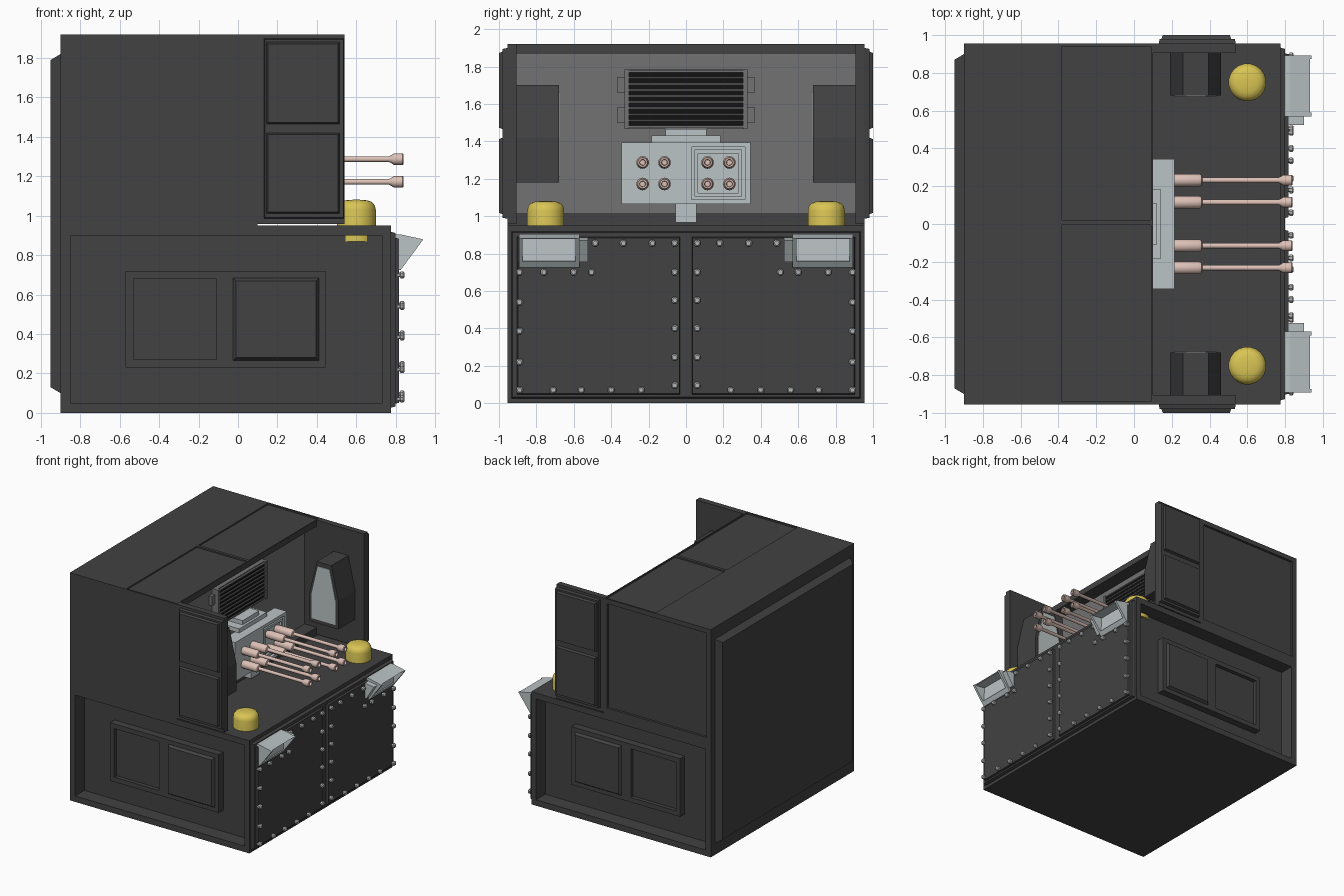
import bpy, bmesh, math
from mathutils import Vector

if "Cube" in bpy.data.objects:
    bpy.data.objects.remove(bpy.data.objects["Cube"])


def material(name, rgb):
    m = bpy.data.materials.new(name)
    m.diffuse_color = (*rgb, 1)
    m.use_nodes = True
    m.node_tree.nodes["Principled BSDF"].inputs["Base Color"].default_value = m.diffuse_color
    return m


DARK = material("charcoal", (0.054, 0.054, 0.054))
GREY = material("mid grey", (0.17, 0.17, 0.17))
LIGHT = material("light grey", (0.50, 0.55, 0.56))
STEEL = material("bolt steel", (0.46, 0.47, 0.47))
YELLOW = material("yellow", (0.70, 0.56, 0.09))
PINK = material("pale copper", (0.72, 0.53, 0.47))
BLACK = material("black", (0.006, 0.006, 0.006))


def finish(bm, name, mat, smooth=False):
    bmesh.ops.recalc_face_normals(bm, faces=bm.faces)
    me = bpy.data.meshes.new(name)
    bm.to_mesh(me)
    bm.free()
    me.materials.append(mat)
    ob = bpy.data.objects.new(name, me)
    bpy.context.collection.objects.link(ob)
    if smooth:
        bpy.ops.object.select_all(action='DESELECT')
        ob.select_set(True)
        bpy.context.view_layer.objects.active = ob
        bpy.ops.object.shade_smooth_by_angle(angle=math.radians(35))
    return ob


def boxes(name, mat, specs, mirror=False, taper=None):
    """Boxes (x0,x1,y0,y1,z0,z1); taper=(axis, side, inset) chamfers one end."""
    bm = bmesh.new()
    for s in specs:
        lo, hi = Vector(s[0::2]), Vector(s[1::2])
        for sy in ((1, -1) if mirror else (1,)):
            vs = bmesh.ops.create_cube(bm, size=1)["verts"]
            for v in vs:
                sg = [1 if c > 0 else -1 for c in v.co]
                p = [(hi if sg[i] > 0 else lo)[i] for i in range(3)]
                if taper and sg[taper[0]] == taper[1]:
                    for i in range(3):
                        if i != taper[0]:
                            p[i] -= sg[i] * taper[2]
                v.co = (p[0], p[1] * sy, p[2])
    return finish(bm, name, mat)


def prism(name, mat, pts, y0, y1, mirror=False):
    """Extrude an (x, z) outline along y."""
    bm = bmesh.new()
    for sy in ((1, -1) if mirror else (1,)):
        a = [bm.verts.new((x, y0 * sy, z)) for x, z in pts]
        b = [bm.verts.new((x, y1 * sy, z)) for x, z in pts]
        bm.faces.new(a)
        bm.faces.new(b)
        for i in range(len(pts)):
            j = (i + 1) % len(pts)
            bm.faces.new((a[i], a[j], b[j], b[i]))
    return finish(bm, name, mat)


def lathe(name, mat, prof, places, axis, n=16, smooth=True):
    """Revolve (radius, height) around the x or z axis at several places."""
    bm = bmesh.new()
    for c in places:
        rings = []
        for r, h in prof:
            ring = []
            for k in range(n):
                a = 2 * math.pi * (k + 0.5) / n
                u, v = r * math.cos(a), r * math.sin(a)
                off = (h, u, v) if axis == 'x' else (u, v, h)
                ring.append(bm.verts.new(Vector(c) + Vector(off)))
            rings.append(ring)
        for a, b in zip(rings, rings[1:]):
            for k in range(n):
                bm.faces.new((a[k], a[(k + 1) % n], b[(k + 1) % n], b[k]))
        bm.faces.new(rings[0])
        bm.faces.new(rings[-1])
    return finish(bm, name, mat, smooth)


def cut(ob, cutter):
    cutter.hide_render = True
    m = ob.modifiers.new("cut", 'BOOLEAN')
    m.operation, m.solver, m.object = 'DIFFERENCE', 'EXACT', cutter
    bpy.context.view_layer.objects.active = ob
    bpy.ops.object.modifier_apply(modifier=m.name)
    bpy.data.objects.remove(cutter)


# Main hull with side recesses, roof hatch recesses and the gun bay
hull = prism("hull", DARK, [(-.9, 0), (.775, 0), (.775, .95), (.10, .95), (.10, 1.92), (-.9, 1.92)], -.955, .955)
cut(hull, boxes("side_recess_cutter", DARK, [
    (-.85, .73, .832, 1.1, .05, .90),
    (-.86, .07, .935, 1.1, 1.0, 1.88)], mirror=True))
cut(hull, boxes("roof_recess_cutter", DARK, [
    (-.38, .09, .02, .94, 1.908, 2.0), (-.38, .09, -.94, -.005, 1.908, 2.0)]))
cut(hull, boxes("bay_cutter", DARK, [(-.02, .3, -.905, .905, 1.015, 1.87)]))
boxes("bay_back_wall", GREY, [(-.025, -.012, -.905, .905, 1.015, 1.87)])

# Rear panel
boxes("rear_panel", DARK, [(-.95, -.9, -.90, .90, .10, 1.82)], taper=(0, -1, .03))

# Side doors and windows
doors = boxes("side_door_frame", DARK, [(-.57, .445, .82, .893, .23, .72)], mirror=True)
cut(doors, boxes("window_cutter", DARK, [(-.53, -.11, .86, 1, .27, .68)], mirror=True))
for s in (1, -1):
    y = sorted((s * .885, s * .915))
    boxes("raised_window", DARK, [(-.03, .415, *y, .26, .69)], taper=(1, s, .02))

# Side wings beside the bay, with outer plates
boxes("side_wing", DARK, [(.10, .54, .905, .955, .957, 1.92)], mirror=True)
for s in (1, -1):
    y = sorted((s * .95, s * .98))
    boxes("wing_plate", DARK, [(.13, .54, *y, .985, 1.90)], taper=(1, s, .006))
    y = sorted((s * .98, s * 1.0))
    boxes("wing_panels", DARK, [(.145, .515, *y, 1.01, 1.42), (.145, .515, *y, 1.465, 1.88)], taper=(1, s, .008))

# Wing pods with light screens
pod = [(.19, 1.18), (.46, 1.18), (.46, 1.42), (.395, 1.70), (.26, 1.70), (.19, 1.42)]
prism("wing_pod", DARK, pod, .68, .91, mirror=True)
screen = [(.325 + (x - .325) * .82, 1.43 + (z - 1.43) * .87) for x, z in pod]
prism("pod_screen", LIGHT, screen, .674, .685, mirror=True)

# Ventilation grille
boxes("grille_case", GREY, [(-.015, .03, -.33, .33, 1.465, 1.785),
                            (-.015, .015, -.37, .37, 1.50, 1.58), (-.015, .015, -.37, .37, 1.66, 1.74)])
boxes("grille_back", BLACK, [(.028, .036, -.31, .31, 1.475, 1.775)])
boxes("grille_fins", GREY, [(.03, .045, -.31, .31, 1.475 + i * .0325, 1.485 + i * .0325) for i in range(10)])
boxes("grille_rails", GREY, [(.03, .047, .305, .33, 1.465, 1.785)], mirror=True)

# Gun mount
mount = boxes("gun_housing", LIGHT, [(.10, .215, -.345, .345, 1.065, 1.395)])
cut(mount, boxes("housing_cutter", LIGHT, [(.19, .3, .03, .315, 1.09, 1.37)], mirror=True))
frames = boxes("gun_frames", LIGHT, [(.18, .21, .045, .30, 1.105, 1.355)], mirror=True)
cut(frames, boxes("frame_cutter", LIGHT, [(.193, .3, .065, .28, 1.125, 1.335)], mirror=True))
boxes("mount_brackets", LIGHT, [(-.015, .16, -.055, .055, .965, 1.065), (-.015, .14, -.185, .185, 1.395, 1.43),
                                (-.015, .12, -.11, .11, 1.43, 1.465)])

# Eight gun barrels
barrel = [(.025, .18), (.034, .22), (.034, .345), (.028, .358), (.014, .362), (.014, .765), (.022, .78),
          (.029, .79), (.029, .835), (.025, .84), (.016, .84), (.014, .80)]
lathe("gun_barrels", PINK, barrel,
      [(0, y, z) for y in (-.232, -.115, .115, .232) for z in (1.172, 1.287)], 'x', 14)

# Yellow domes
dome = [(.10, .87), (.10, 1.03), (.095, 1.052), (.08, 1.07), (.055, 1.078), (.02, 1.081)]
lathe("warning_domes", YELLOW, dome, [(.60, .75, 0), (.60, -.75, 0)], 'z', 20)

# Front armour plates
boxes("front_back_plate", DARK, [(.77, .80, -.935, .935, .025, .92)], taper=(0, 1, .008))
boxes("front_armour", DARK, [(.79, .817, .03, .905, .045, .89)], mirror=True, taper=(0, 1, .006))

# Bolts along the armour edges
spots = [(y, .07) for y in (.89, .71, .56, .40, .24)]
spots += [(.89, z) for z in (.22, .385, .54, .70)]
spots += [(y, .70) for y in (.76, .60, .505)]
spots += [(y, .855) for y in (.485, .335, .18, .06)]
spots += [(.06, z) for z in (.095, .245, .40, .55, .70)]
lathe("bolts", STEEL, [(.012, .81), (.012, .822), (.019, .824), (.019, .838), (.012, .845)],
      [(0, s * y, z) for y, z in spots for s in (1, -1)], 'x', 8, False)

# Hooded headlamps: wedge with a hollow sloping face
lamp = prism("headlamp_hood", LIGHT, [(.80, .905), (.825, .905), (.94, .88), (.825, .725), (.80, .725)],
             .57, .893, mirror=True)
cut(lamp, prism("lamp_cutter", LIGHT, [(.835, .885), (.925, .877), (1.0, .93), (1.0, .74), (.84, .76)],
                .59, .873, mirror=True))
prism("headlamp_bracket", LIGHT, [(.80, .885), (.90, .87), (.83, .755), (.80, .755)], .525, .572, mirror=True)
